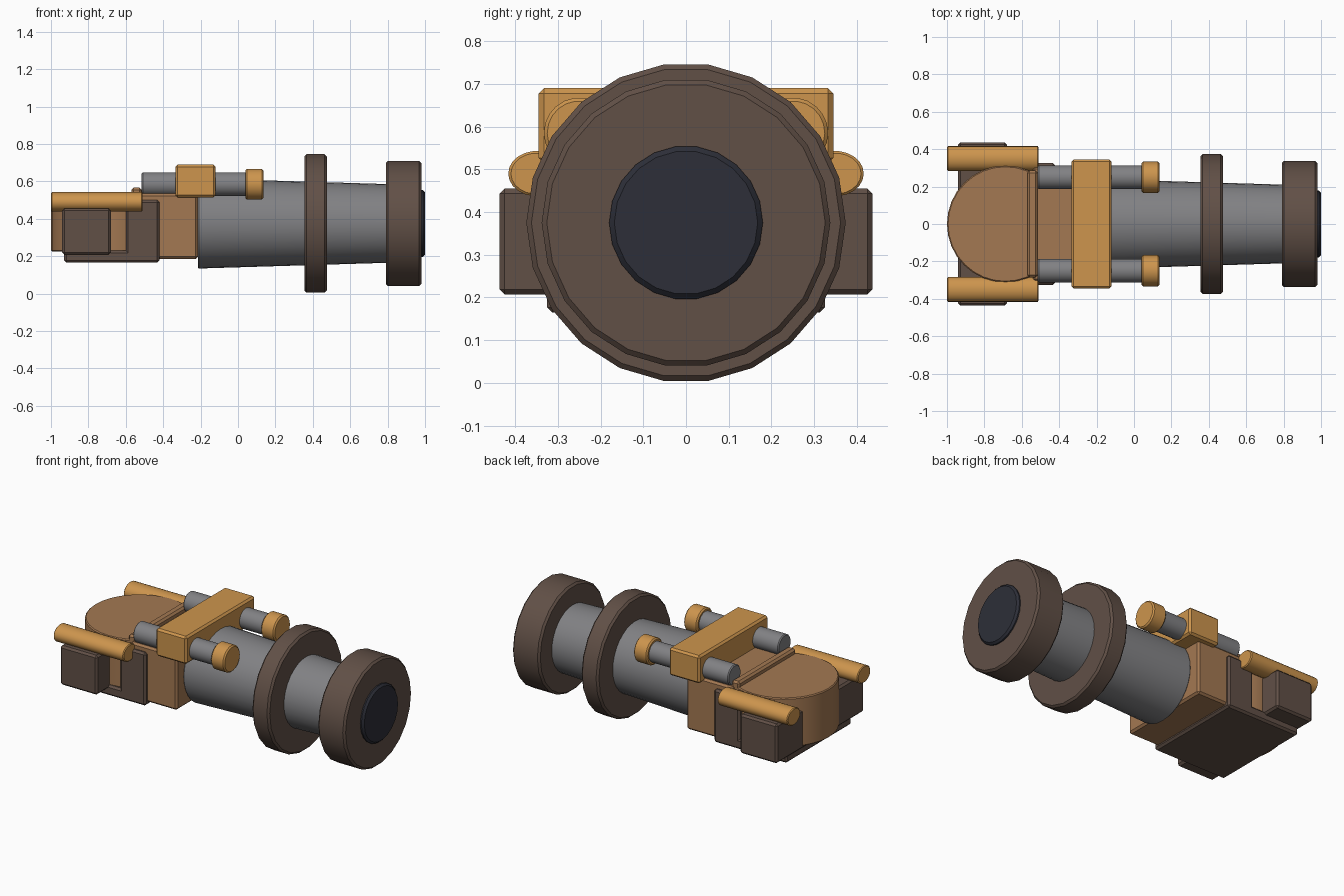
import bpy, bmesh, math
from mathutils import Vector

cube = bpy.data.objects.get("Cube")
if cube:
    bpy.data.objects.remove(cube, do_unlink=True)


def material(name, rgb):
    m = bpy.data.materials.new(name)
    m.use_nodes = True
    m.diffuse_color = (*rgb, 1)
    bsdf = next(n for n in m.node_tree.nodes if n.type == 'BSDF_PRINCIPLED')
    bsdf.inputs["Base Color"].default_value = (*rgb, 1)
    return m


BROWN = material("dark brown", (0.12, 0.08, 0.062))
ORANGE = material("orange", (0.61, 0.30, 0.075))
TAN = material("tan", (0.37, 0.19, 0.085))
GREY = material("steel grey", (0.22, 0.22, 0.23))
GLASS = material("dark glass", (0.026, 0.028, 0.04))


def finish(name, bm, mat):
    bmesh.ops.recalc_face_normals(bm, faces=bm.faces)
    mesh = bpy.data.meshes.new(name)
    bm.to_mesh(mesh)
    bm.free()
    mesh.materials.append(mat)
    ob = bpy.data.objects.new(name, mesh)
    bpy.context.collection.objects.link(ob)
    return ob


def box(name, lo, hi, mat, bevel=0.012):
    bm = bmesh.new()
    bmesh.ops.create_cube(bm, size=1)
    lo, hi = Vector(lo), Vector(hi)
    for v in bm.verts:
        v.co = (lo + hi) / 2 + v.co * (hi - lo)
    bmesh.ops.bevel(bm, geom=bm.edges[:], offset=bevel, segments=1, affect='EDGES')
    return finish(name, bm, mat)


def drum(name, start, end, r0, r1, centre, mat, axis='X', bevel=0.012, sides=22, widen=1):
    """Chamfered cylinder or cone; centre gives the two coordinates off the axis."""
    bm = bmesh.new()
    rings = []
    for t, r in ((start, r0 - bevel), (start + bevel, r0), (end - bevel, r1), (end, r1 - bevel)):
        ring = []
        for i in range(sides):
            a = math.tau * i / sides
            u, w = centre[0] + widen * r * math.cos(a), centre[1] + r * math.sin(a)
            ring.append(bm.verts.new((t, u, w) if axis == 'X' else (u, w, t)))
        rings.append(ring)
    for a, b in zip(rings, rings[1:]):
        for i in range(sides):
            j = (i + 1) % sides
            bm.faces.new((a[i], a[j], b[j], b[i]))
    bm.faces.new(rings[0])
    bm.faces.new(rings[-1])
    ob = finish(name, bm, mat)
    bpy.ops.object.select_all(action='DESELECT')
    ob.select_set(True)
    bpy.context.view_layer.objects.active = ob
    bpy.ops.object.shade_smooth_by_angle(angle=math.radians(30))
    return ob


# Barrel, its rings and the lens
AXIS = (0, 0.375)
drum("barrel", -0.215, 0.82, 0.241, 0.21, AXIS, GREY, bevel=0.006, sides=32)
drum("middle_ring", 0.355, 0.475, 0.374, 0.374, AXIS, BROWN)
drum("muzzle_ring", 0.79, 0.98, 0.338, 0.338, AXIS, BROWN)
drum("lens", 0.95, 1.0, 0.18, 0.18, AXIS, GLASS)

# Rear body: base plate, cheek block, cross box, turntable and breech
box("base_plate", (-0.93, -0.325, 0.165), (-0.42, 0.325, 0.23), BROWN)
box("cheek_block", (-0.6, -0.325, 0.17), (-0.42, 0.325, 0.5), BROWN)
box("cross_box", (-0.94, -0.437, 0.207), (-0.68, 0.437, 0.455), BROWN)
drum("turntable", 0.225, 0.535, 0.312, 0.312, (-0.688, 0), TAN, axis='Z', bevel=0.006, sides=32)
box("breech_block", (-0.54, -0.305, 0.185), (-0.215, 0.305, 0.535), TAN)
box("breech_ridge", (-0.57, -0.285, 0.45), (-0.515, 0.285, 0.567), TAN)

# Clamp bar across the top
box("clamp_bar", (-0.335, -0.345, 0.515), (-0.12, 0.345, 0.69), ORANGE)

# Mirrored rods, caps and side rails
for side, s in (("left", 1), ("right", -1)):
    rod = (s * 0.25, 0.585)
    drum(side + "_rod", -0.515, 0.06, 0.064, 0.064, rod, GREY, bevel=0.006)
    drum(side + "_rod_cap", 0.04, 0.135, 0.083, 0.083, rod, ORANGE, bevel=0.008)
    drum(side + "_side_rail", -1.0, -0.51, 0.053, 0.053, (s * 0.35, 0.49), ORANGE,
         bevel=0.005, widen=1.25)
